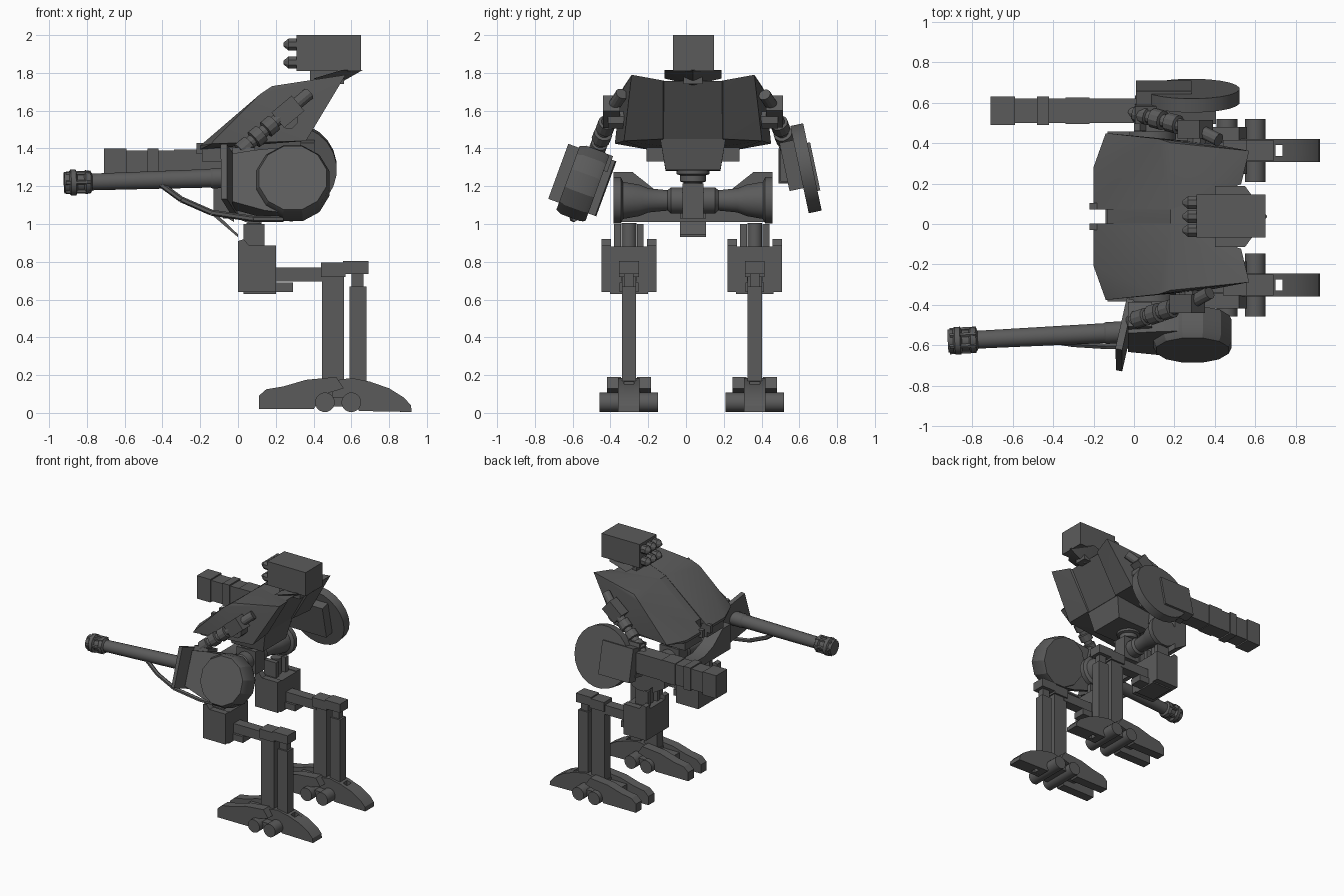
import bpy, bmesh, math
from mathutils import Vector, Matrix

if "Cube" in bpy.data.objects:
    bpy.data.objects.remove(bpy.data.objects["Cube"])

grey = bpy.data.materials.new("dark_grey")
grey.diffuse_color = (0.105, 0.105, 0.105, 1)
grey.use_nodes = True
grey.node_tree.nodes["Principled BSDF"].inputs["Base Color"].default_value = grey.diffuse_color
CY = 0.037  # centre plane of the torso


def finish(name, bm, mat=None):
    if mat:
        bm.transform(mat)
    bmesh.ops.recalc_face_normals(bm, faces=bm.faces)
    me = bpy.data.meshes.new(name)
    bm.to_mesh(me)
    bm.free()
    me.materials.append(grey)
    ob = bpy.data.objects.new(name, me)
    bpy.context.collection.objects.link(ob)
    return ob


def box(name, x, y, z, mat=None):
    bm = bmesh.new()
    bmesh.ops.create_cube(bm, size=1)
    for v in bm.verts:
        v.co = [(a[0] + a[1]) / 2 + c * (a[1] - a[0]) for a, c in zip((x, y, z), v.co)]
    return finish(name, bm, mat)


def prism(name, pts, axis, lo, hi, mat=None):
    """Extrude a 2D outline along x or y."""
    bm = bmesh.new()
    put = (lambda p, d: (d, p[0], p[1])) if axis == 'x' else (lambda p, d: (p[0], d, p[1]))
    a = [bm.verts.new(put(p, lo)) for p in pts]
    b = [bm.verts.new(put(p, hi)) for p in pts]
    bm.faces.new(a)
    bm.faces.new(b)
    for i in range(len(pts)):
        j = (i + 1) % len(pts)
        bm.faces.new((a[i], a[j], b[j], b[i]))
    return finish(name, bm, mat)


def hull(name, pts, sides=(1, -1)):
    """Convex solid from points given as offsets from the torso plane."""
    bm = bmesh.new()
    for x, y, z in pts:
        for s in (sides if y else (1,)):
            bm.verts.new((x, CY + s * y, z))
    res = bmesh.ops.convex_hull(bm, input=bm.verts)
    bmesh.ops.delete(bm, geom=[g for g in res['geom_interior'] if isinstance(g, bmesh.types.BMVert)], context='VERTS')
    bmesh.ops.dissolve_limit(bm, angle_limit=0.02, verts=bm.verts, edges=bm.edges)
    return finish(name, bm)


def turned(name, p, q, prof, n=16, mat=None):
    """Solid of revolution from p to q; prof is (fraction, radius)."""
    p, q = Vector(p), Vector(q)
    rot = (q - p).to_track_quat('Z', 'Y').to_matrix()
    bm = bmesh.new()
    rings = []
    for t, r in prof:
        c = p.lerp(q, t)
        rings.append([bm.verts.new(c + rot @ Vector((r * math.cos(a), r * math.sin(a), 0)))
                      for a in [(i + .5) * math.tau / n for i in range(n)]])
    for a, b in zip(rings, rings[1:]):
        for i in range(n):
            j = (i + 1) % n
            bm.faces.new((a[i], a[j], b[j], b[i]))
    bm.faces.new(rings[0])
    bm.faces.new(rings[-1])
    return finish(name, bm, mat)


def rod(name, p, q, r, n=16, mat=None):
    return turned(name, p, q, [(0, r), (1, r)], n, mat)


# Torso: two half shells with a slot at the nose, belly and chin
shell = [(-0.2, .035, 1.415), (-0.2, .035, 1.395), (-0.2, .245, 1.415), (-0.2, .245, 1.395), (-0.14, .412, 1.425),
         (-0.13, .412, 1.44), (0.12, .385, 1.69), (0.18, .365, 1.73), (0.18, .035, 1.73), (0.57, .325, 1.79),
         (0.53, .16, 1.76), (0.36, .365, 1.44), (0.35, .16, 1.45), (0.2, .16, 1.45), (-0.05, .385, 1.43)]
for s in (1, -1):
    hull("torso_shell", shell, (s,))
    box("chin", (-0.19, 0.02), sorted((CY + s * .035, CY + s * .245)), (1.33, 1.405))
    box("nose_bracket", (-0.22, -0.14), (CY + s * .05 - .016, CY + s * .05 + .016), (1.37, 1.43))
hull("torso_spine", [(-0.13, .036, 1.34), (-0.13, .036, 1.465), (0.18, .036, 1.728), (0.2, .16, 1.73), (0.51, .16, 1.757),
                     (0.34, .16, 1.45), (0.0, .036, 1.34)])
hull("tail_wedge", [(0.4, .15, 1.77), (0.55, .15, 1.815), (0.66, 0, 1.815), (0.52, 0, 1.735)])
hull("belly", [(-0.02, .175, 1.46), (0.34, .175, 1.46), (0.3, .145, 1.285), (0.02, .145, 1.28)])

# Missile pod with two rows of three
box("missile_pod", (0.31, 0.65), (CY - .105, CY + .11), (1.81, 2.0))
box("pod_mount", (0.38, 0.56), (CY - .05, CY + .05), (1.74, 1.82))
for z in (1.855, 1.95):
    for k in (-1, 0, 1):
        y = CY + k * .069
        turned("missile", (0.32, y, z), (0.24, y, z), [(0, .035), (.65, .035), (1, .01)], 8)

# Neck and pelvis
turned("neck", (0.085, CY, 1.18), (0.085, CY, 1.31), [(0, .05), (.3, .05), (.35, .07), (.6, .07), (.65, .09), (1, .09)])
turned("pelvis_axle", (0.085, CY - .42, 1.125), (0.085, CY + .42, 1.125),
       [(0, .125), (.045, .125), (.06, .1), (.16, .085), (.22, .065), (.34, .055), (.36, .07), (.64, .07),
        (.66, .055), (.78, .065), (.84, .085), (.94, .1), (.955, .125), (1, .125)])
box("pelvis_hub", (0.0, 0.17), (CY - .055, CY + .055), (1.03, 1.215))
half = [(.09, 1.01), (.42, 1.01), (.42, 1.275), (.32, 1.275), (.2, 1.18), (.09, 1.14)]
armour = prism("pelvis_armour", [(CY + a, b) for a, b in half] + [(CY - a, b) for a, b in half[::-1]], 'x', -0.13, -0.02)
for v in armour.data.vertices:  # chamfer the lower front edge
    if v.co.x < -.1 and v.co.z < 1.05:
        v.co.z = 1.075
prism("pelvis_flap", [(-0.14, 1.05), (-0.12, 1.06), (0.0, 0.945), (0.0, 0.93)], 'y', CY - .07, CY + .07)
box("pelvis_link", (-0.08, 0.03), (CY - .07, CY + .07), (1.03, 1.12))

# Legs
front_toe = [(0.11, .02), (0.11, .09), (0.15, .125), (0.24, .14), (0.36, .175), (0.52, .19), (0.56, .13), (0.46, .10), (0.40, .02)]
rear_toe = [(0.46, .13), (0.5, .17), (0.6, .185), (0.7, .165), (0.8, .13), (0.88, .08), (0.915, .04), (0.92, .005),
            (0.64, .01), (0.6, .1)]
for s in (-1, 1):
    y = CY - .006 + s * .333
    rod("hip_post", (0.085, y, .86), (0.085, y, 1.005), .04)
    for k in (-1, 1):
        box("hip_fork", (0.03, 0.14), (y + k * .06 - .018, y + k * .06 + .018), (.86, 1.0))
    box("thigh_block", (0.03, 0.2), (y - .1, y + .1), (.63, .88))
    for k in (-1, 1):
        prism("thigh_armour", [(0, .64), (0, .91), (.03, .92), (.06, .885), (.2, .885), (.2, .64)], 'y',
              y + k * .12 - .025, y + k * .12 + .025)
    box("thigh_front", (0.0, 0.04), (y - .1, y + .1), (.64, .88))
    box("thigh_foot", (0.18, 0.29), (y - .05, y + .05), (.64, .69))
    box("thigh_beam", (0.18, 0.47), (y - .04, y + .04), (.695, .77))
    box("shin_front", (0.445, 0.56), (y - .038, y + .038), (.12, .79))
    box("knee_cap", (0.555, 0.69), (y - .052, y + .052), (.735, .805))
    box("knee_bridge", (0.44, 0.57), (y - .052, y + .052), (.72, .795))
    box("piston_rod", (0.60, 0.665), (y - .025, y + .025), (.64, .75))
    box("shin_rear", (0.59, 0.68), (y - .038, y + .038), (.12, .67))
    # Foot with two front toes and one slotted rear toe
    for k in (-1, 1):
        prism("front_toe", front_toe, 'y', y + k * .08 - .037, y + k * .08 + .037)
        prism("rear_toe_side", rear_toe, 'y', y + k * .042 - .015, y + k * .042 + .015)
    prism("rear_toe_root", rear_toe[:3] + [(.7, .165), (.7, .01)] + rear_toe[-2:], 'y', y - .03, y + .03)
    prism("rear_toe_tip", [(.735, .008), (.735, .152)] + rear_toe[4:8], 'y', y - .03, y + .03)
    box("toe_bridge", (0.3, 0.5), (y - .06, y + .06), (.07, .14))
    for x in (0.46, 0.60):
        rod("ankle_axle", (x, y - .155, .056), (x, y + .155, .056), .052)
    box("ankle_link", (0.46, 0.6), (y - .11, y + .11), (.035, .085))
    box("ankle_block", (0.44, 0.62), (y - .05, y + .05), (.08, .16))

# Jointed upper arms with a shoulder block and pivot
for s, dx in ((-1, 0), (1, .04)):
    top = Vector((0.285 + dx, CY + s * .425, 1.615))
    end = Vector((-0.02, CY + s * .52, 1.36))
    rod("shoulder_pin", (0.27 + dx, CY + s * .3, 1.55), (0.27 + dx, CY + s * .45, 1.55), .048, 8)
    d = (top - end).normalized()
    R = Matrix.Translation(top - d * .03) @ Matrix.Rotation(math.radians(-40), 4, 'Y')
    box("shoulder_block", (-.07, .07), (-.045, .045), (-.055, .05), R)
    rod("shoulder_stub", top, top + d * .12 + Vector((0, -s * .02, 0)), .033, 12)
    turned("upper_arm", top, end, [(0, .033), (.3, .033), (.31, .048), (.45, .048), (.46, .033), (.52, .033), (.53, .05),
                                   (.66, .05), (.67, .033), (.73, .033), (.74, .045), (.9, .045), (.91, .03), (1, .03)], 12)

# Rotary gun arm, tilted
T = Matrix.Translation((0.29, -0.545, 1.215)) @ Matrix.Rotation(math.radians(-20), 4, 'X')
turned("gun_drum", (0, .08, 0), (0, -.085, 0), [(0, .19), (.15, .2), (.8, .2), (1, .185)], 12, T)
prism("gun_housing", [(-.32, -.12), (-.32, .15), (-.2, .17), (0, .19), (0, -.19), (-.15, -.17)], 'y', -.05, .07, T)
S = T @ Matrix.Translation((-.335, -.01, 0)) @ Matrix.Rotation(math.radians(-12), 4, 'Z')
prism("gun_shield", [(-.015, -.14), (-.02, .17), (.015, .17), (.015, -.14)], 'y', -.135, .135, S)
box("elbow_block", (-.32, -.2), (-.03, .1), (.1, .19), T)
a, b = Vector((-0.05, -.535, 1.245)), Vector((-0.92, -.58, 1.218))
turned("gun_barrel", a, b, [(0, .055), (.1, .055), (.11, .05), (.83, .045), (.84, .06), (.87, .065), (.88, .052),
                            (.92, .052), (.93, .07), (.96, .07), (.97, .058), (1, .058)])
for k in range(6):
    ang = k * math.tau / 6
    off = Vector((0, .055 * math.cos(ang), .055 * math.sin(ang)))
    rod("muzzle_rib", a.lerp(b, .84) + off, a.lerp(b, .99) + off, .012, 6)
guard = [(-.43, 1.225, -.575), (-.3, 1.13, -.595), (-.14, 1.06, -.605), (0.08, 1.027, -.6), (0.24, 1.027, -.59)]
for p, q in zip(guard, guard[1:]):
    rod("gun_guard", (p[0], p[2], p[1]), (q[0], q[2], q[1]), .016, 6)

# Box cannon arm, tilted
C = Matrix.Translation((0.285, 0.635, 1.295)) @ Matrix.Rotation(math.radians(12), 4, 'X')
rod("cannon_disc", (0, -.035, 0), (0, .035, 0), .238, 24, C)
box("cannon_plate", (-.275, 0), (-.035, .05), (-.13, .13), C)
box("cannon_housing", (-.28, .12), (-.11, -.02), (-.1, .16), C)
box("cannon_barrel", (-0.68, 0.1), (.5, .62), (1.225, 1.39))
for x0, x1, g in ((-.71, -.59, .01), (-.48, -.42, .01), (-.34, -.22, .005), (-.22, 0, -.002)):
    box("cannon_sleeve", (x0, x1), (.5 - g, .62 + g), (1.225 - g, 1.39 + g))

# Smooth the round parts, keep hard edges
bpy.ops.object.select_all(action='SELECT')
bpy.context.view_layer.objects.active = bpy.data.objects["gun_barrel"]
bpy.ops.object.shade_smooth_by_angle(angle=math.radians(25))
